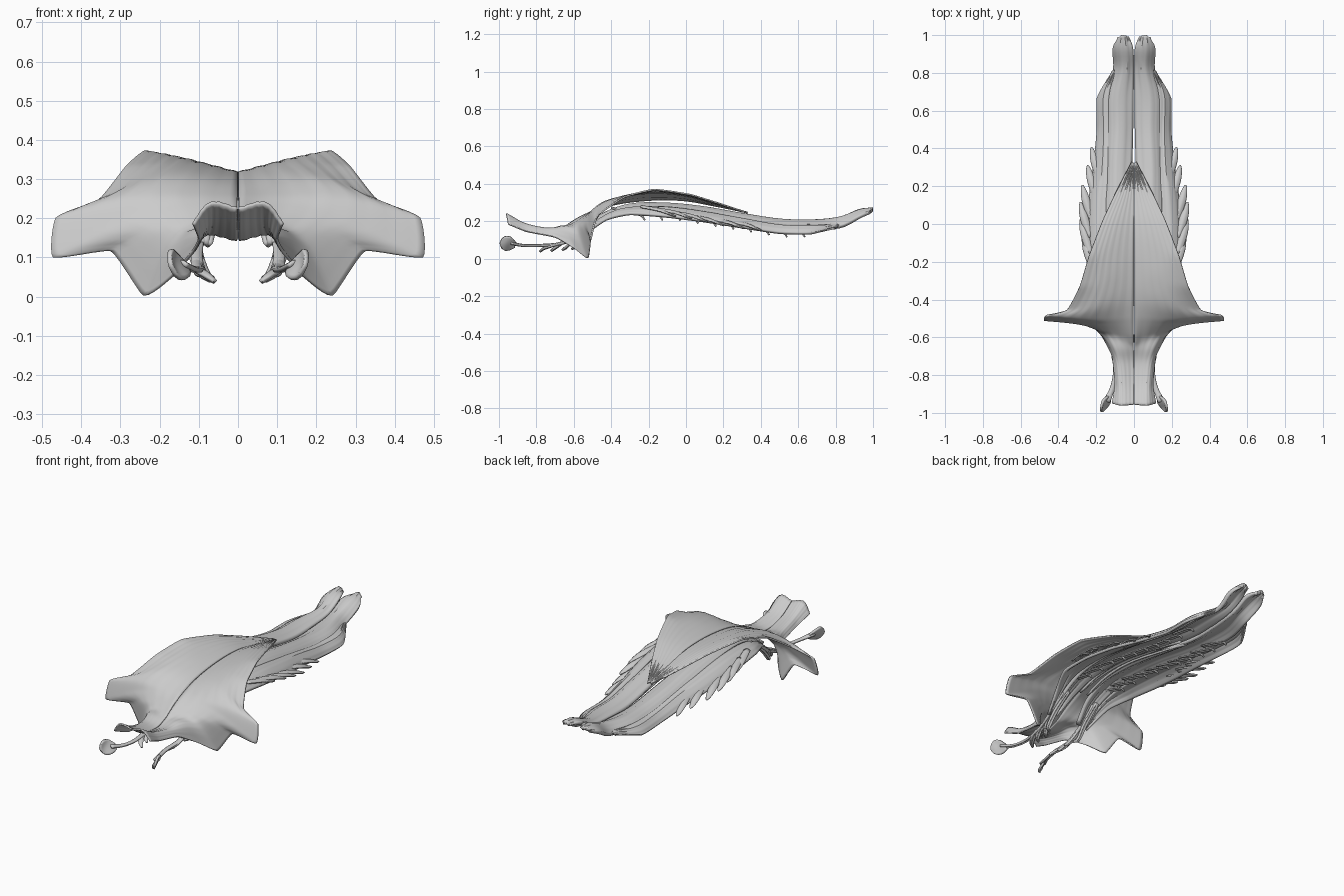
import bpy, bmesh, math
from mathutils import Vector


def spline(pts, n, s=0.5):
    """Cardinal spline samples through pts, n per segment (lower s = tighter corners)."""
    p = [Vector(q) for q in pts]
    p = [2 * p[0] - p[1]] + p + [2 * p[-1] - p[-2]]
    out = []
    for i in range(1, len(p) - 2):
        a, b, c, d = p[i - 1:i + 3]
        m0, m1 = (c - a) * s, (d - b) * s
        for k in range(n):
            t = k / n
            out.append(b * (2 * t ** 3 - 3 * t * t + 1) + m0 * (t ** 3 - 2 * t * t + t)
                       + c * (3 * t * t - 2 * t ** 3) + m1 * (t ** 3 - t * t))
    return out + [p[-2]]


def patch(bm, rows, n_len, n_wid, ripple=0.0, fibres=6, s=0.5):
    """Loft a sheet through rows of points, with fibre ripples across it."""
    rails = [spline([r[j] for r in rows], n_len, s if j == len(rows[0]) - 1 else 0.5)
             for j in range(len(rows[0]))]
    grid = []
    for station in zip(*rails):
        line = spline(station, n_wid)
        m = len(line) - 1
        grid.append([bm.verts.new(v + Vector((0, 0, ripple * math.sin(k / m * fibres * math.tau))))
                     for k, v in enumerate(line)])
    for a, b in zip(grid, grid[1:]):
        for k in range(len(a) - 1):
            bm.faces.new((a[k], a[k + 1], b[k + 1], b[k]))


def strand_rows(path):
    """Path points (x, y, z, half width) to cupped ribbon rows."""
    rows = []
    for i, (x, y, z, w) in enumerate(path):
        a, b = path[max(i - 1, 0)], path[min(i + 1, len(path) - 1)]
        t = Vector((b[0] - a[0], b[1] - a[1], 0)).normalized()
        side = Vector((-t.y, t.x, 0)) * w
        c = Vector((x, y, z))
        rows.append((c - side, c + Vector((0, 0, w * 0.5)), c + side))
    return rows


def finish(name, bm, thick):
    bmesh.ops.recalc_face_normals(bm, faces=bm.faces)
    me = bpy.data.meshes.new(name)
    bm.to_mesh(me)
    bm.free()
    ob = bpy.data.objects.new(name, me)
    bpy.context.collection.objects.link(ob)
    sol = ob.modifiers.new("thickness", 'SOLIDIFY')
    sol.thickness, sol.offset = thick, 0
    ob.modifiers.new("mirror", 'MIRROR')
    bpy.ops.object.select_all(action='DESELECT')
    ob.select_set(True)
    bpy.context.view_layer.objects.active = ob
    bpy.ops.object.shade_smooth_by_angle(angle=math.radians(40))


def sheet(name, rows, n_len, n_wid, thick, ripple=0.0, fibres=6, s=0.5):
    bm = bmesh.new()
    patch(bm, rows, n_len, n_wid, ripple, fibres, s)
    finish(name, bm, thick)


def strands(name, paths, thick):
    bm = bmesh.new()
    for p in paths:
        patch(bm, strand_rows(p), 5, 3)
    finish(name, bm, thick)


# Trapezius: fan of fibres from midline to skull, collarbone, shoulder and blade
sheet("trapezius", [
    ((.002, -.955, .225), (.07, -.96, .238), (.115, -.95, .185)),
    ((.002, -.86, .17), (.07, -.86, .185), (.10, -.85, .145)),
    ((.002, -.74, .145), (.08, -.74, .16), (.115, -.70, .115)),
    ((.002, -.66, .165), (.11, -.65, .165), (.17, -.59, .05)),
    ((.002, -.62, .19), (.15, -.585, .155), (.24, -.525, .003)),
    ((.002, -.58, .215), (.19, -.555, .18), (.325, -.51, .118)),
    ((.002, -.53, .24), (.23, -.525, .215), (.472, -.51, .10)),
    ((.002, -.48, .26), (.24, -.495, .26), (.465, -.485, .2)),
    ((.002, -.40, .285), (.2, -.43, .305), (.355, -.455, .245)),
    ((.002, -.3, .303), (.16, -.31, .337), (.287, -.33, .33)),
    ((.002, -.15, .315), (.14, -.16, .35), (.238, -.17, .37)),
    ((.002, 0, .31), (.1, .005, .335), (.165, .02, .343)),
    ((.002, .15, .283), (.05, .16, .293), (.09, .18, .295)),
    ((.002, .32, .248), (.006, .325, .247), (.01, .33, .245))],
    6, 12, .008, .0012, 7, .22)

# Inner back column, from the tailbone up to the neck
sheet("inner_back_column", [
    ((.035, .99, .25), (.06, 1.0, .265), (.085, .985, .25)),
    ((.008, .93, .245), (.06, .93, .255), (.11, .93, .225)),
    ((.006, .82, .195), (.055, .82, .215), (.105, .82, .17)),
    ((.006, .67, .18), (.08, .67, .20), (.14, .67, .17)),
    ((.009, .5, .178), (.08, .5, .205), (.138, .5, .175)),
    ((.015, .3, .21), (.09, .3, .235), (.143, .3, .205)),
    ((.03, .1, .25), (.09, .1, .27), (.145, .1, .245)),
    ((.035, -.1, .275), (.09, -.1, .29), (.145, -.1, .27)),
    ((.035, -.3, .27), (.085, -.3, .285), (.13, -.3, .265)),
    ((.045, -.45, .22), (.085, -.45, .23), (.12, -.45, .21)),
    ((.07, -.56, .13), (.09, -.56, .14), (.11, -.56, .12))],
    5, 6, .02, .002, 4)

# Outer back column along the ribs
sheet("outer_back_column", [
    ((.09, .83, .18), (.10, .82, .178), (.115, .80, .165)),
    ((.13, .69, .177), (.165, .68, .165), (.192, .665, .135)),
    ((.13, .5, .178), (.165, .5, .17), (.192, .5, .138)),
    ((.135, .3, .21), (.175, .3, .205), (.212, .3, .168)),
    ((.14, .1, .245), (.195, .1, .24), (.24, .1, .20)),
    ((.145, -.1, .27), (.205, -.1, .265), (.25, -.1, .225)),
    ((.14, -.3, .265), (.19, -.3, .265), (.235, -.3, .24)),
    ((.13, -.43, .22), (.15, -.43, .225), (.18, -.43, .21)),
    ((.12, -.56, .125), (.125, -.56, .13), (.135, -.56, .12))],
    5, 5, .016, .002, 3, .25)

# Thin strip beside the spine
strands("spine_strip", [[(.02, .42, .18, .004), (.022, .2, .225, .012), (.022, -.05, .268, .016),
                         (.022, -.25, .27, .012), (.025, -.42, .235, .004)]], .012)

# Outer rib slips, serrated edge
strands("rib_slips", [
    [(x - .05, y - .17, z + .045, .016), (x - .02, y - .07, z + .025, .02),
     (x - .005, y - .01, z + .004, .012), (x, y + .015, z - .004, .002)]
    for x, y, z in ((.268, -.07, .23), (.281, .015, .217), (.283, .10, .20),
                    (.273, .19, .18), (.245, .295, .165), (.225, .39, .153))], .008)

# Deep slips under the columns, following their sag
deep = []
for i in range(10):
    y = -.28 + i * .095
    z = .25 - .09 * min(max((y + .1) / .55, 0), 1)
    deep.append([(.10, y - .12, z + .02, .010), (.11, y - .02, z - .005, .012),
                 (.115, y + .04, z - .022, .009), (.115, y + .06, z - .045, .004)])
strands("deep_slips", deep, .008)

# Neck strands running up to the skull
neck = [[(.105, -.45, .21, .02), (.11, -.56, .125, .018), (.105, -.66, .08, .012),
         (.098, -.78, .068, .010), (.115, -.87, .068, .010), (.145, -.94, .08, .016)]]
for x, y, z, z0 in ((.07, -.72, .045, .14), (.065, -.66, .05, .18),
                    (.06, -.78, .042, .10), (.085, -.61, .055, .215)):
    neck.append([(.10, y + .18, z0, .010), (.105, y + .08, (z + z0) / 2, .012),
                 (x + .02, y + .02, z + .01, .010), (x, y, z - .005, .004)])
strands("neck_strands", neck, .012)

# Flared skull ends of the neck strands
sheet("skull_tabs", [
    ((.125, -.915, .062), (.13, -.915, .075), (.14, -.91, .088)),
    ((.128, -.945, .048), (.15, -.945, .08), (.165, -.935, .115)),
    ((.145, -.97, .045), (.165, -.97, .08), (.172, -.965, .12)),
    ((.16, -.985, .055), (.172, -.995, .08), (.176, -.985, .105))],
    4, 4, .012)
